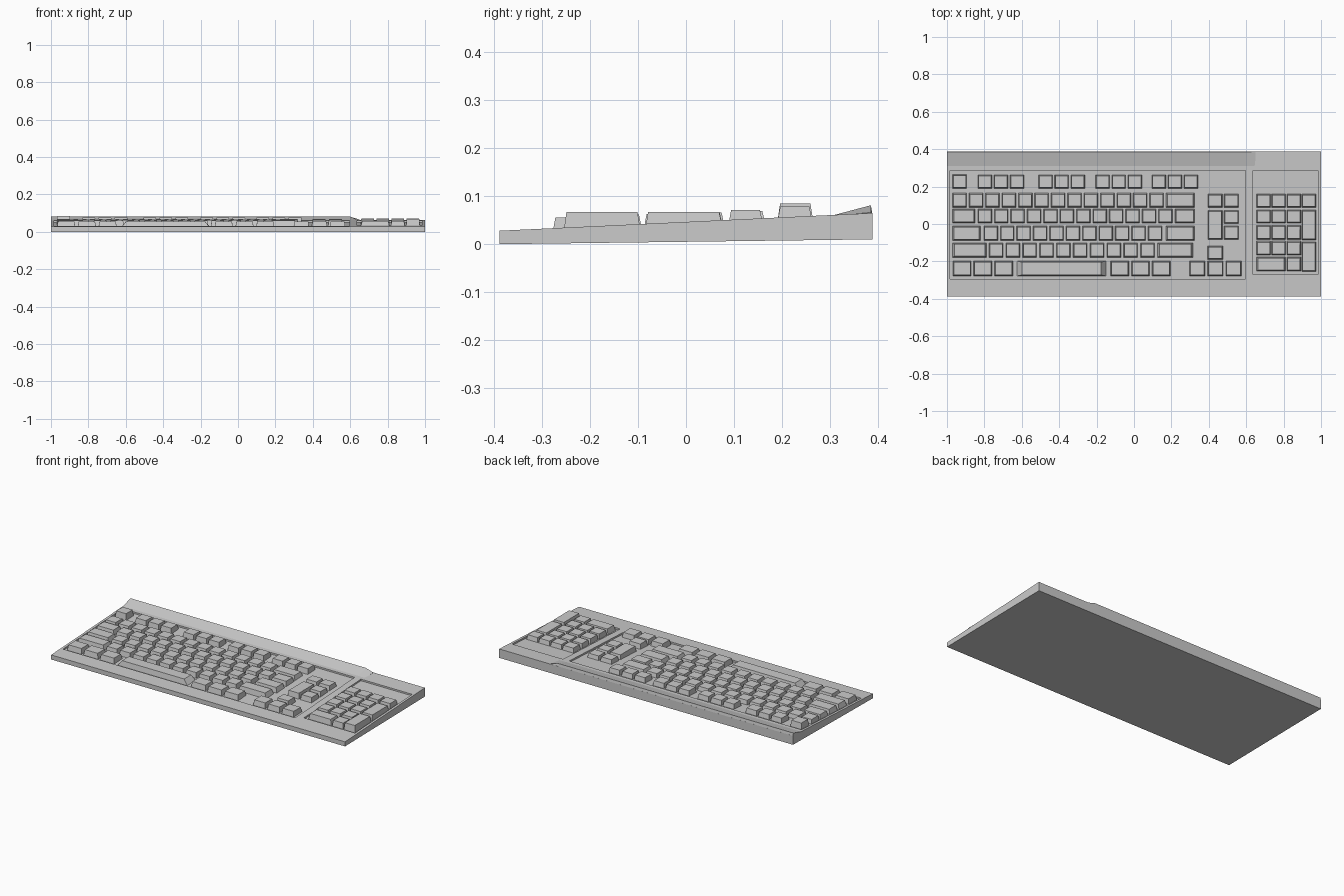
import bpy, bmesh

if "Cube" in bpy.data.objects:
    bpy.data.objects.remove(bpy.data.objects["Cube"])

Y = 0.388          # half depth
DEPTH = 0.01       # depth of the key wells


def surf(y):
    """Height of the sloping deck at y."""
    return 0.028 + (y + Y) * 0.0473


def new_object(name, bm):
    bmesh.ops.recalc_face_normals(bm, faces=bm.faces[:])
    me = bpy.data.meshes.new(name)
    bm.to_mesh(me)
    bm.free()
    ob = bpy.data.objects.new(name, me)
    bpy.context.collection.objects.link(ob)
    return ob


def loft(bm, sections):
    """Skin between (x, y, z) sections with equal point counts, capped."""
    rings = [[bm.verts.new(p) for p in s] for s in sections]
    n = len(rings[0])
    for a, b in zip(rings, rings[1:]):
        for i in range(n):
            j = (i + 1) % n
            bm.faces.new((a[i], a[j], b[j], b[i]))
    bm.faces.new(rings[0][::-1])
    bm.faces.new(rings[-1])


def prism(name, profile, x0, x1):
    bm = bmesh.new()
    loft(bm, [[(x, y, z) for y, z in profile] for x in (x0, x1)])
    return new_object(name, bm)


# wedge-shaped case
case = prism("case", [(-Y, 0), (Y, 0.01), (Y, surf(Y)), (-Y, surf(-Y))], -1, 1)

# shallow wells for the main keys and the number pad
for label, x0, x1, y0, y1 in (("main", -0.985, 0.595, -0.295, 0.285),
                              ("number_pad", 0.637, 0.985, -0.27, 0.285)):
    cutter = prism(label + "_well_cutter",
                   [(y0, surf(y0) - DEPTH), (y1, surf(y1) - DEPTH),
                    (y1, 0.2), (y0, 0.2)], x0, x1)
    cutter.hide_render = True
    cutter.hide_set(True)
    cutter.display_type = 'WIRE'
    mod = case.modifiers.new(label + "_well", 'BOOLEAN')
    mod.operation = 'DIFFERENCE'
    mod.solver = 'EXACT'
    mod.object = cutter

# raised rear ridge that drops away before the number pad
bm = bmesh.new()
low = [(0.30, surf(0.30) - 0.002), (Y, surf(Y) - 0.002)]
loft(bm, [[(x, *low[0]), (x, *low[1]), (x, Y - 0.003, top)]
          for x, top in ((-1, 0.081), (0.6, 0.081), (0.65, 0.066))])
new_object("rear_ridge", bm)


def keys(name, spans, y0, y1, top):
    """One row of tapered keycaps; spans are (x start, width)."""
    bm = bmesh.new()
    for x, w in spans:
        add_key(bm, x, w, y0, y1, top)
    new_object(name, bm)


def add_key(bm, x, w, y0, y1, top):
    ix, iy = 0.055 * w, 0.006
    b0, b1 = surf(y0) - DEPTH - 0.001, surf(y1) - DEPTH - 0.001
    loft(bm, [
        [(x, y0, b0), (x + w, y0, b0), (x + w, y1, b1), (x, y1, b1)],
        [(x + ix, y0 + iy, top), (x + w - ix, y0 + iy, top),
         (x + w - ix, y1 - iy, top), (x + ix, y1 - iy, top)]])


def run(x, n, step=0.0878, w=0.075):
    return [(x + i * step, w) for i in range(n)]


# vertical extents and top heights of the rows
ROWS = {"number": (0.089, 0.165, 0.069), "upper": (0.005, 0.08, 0.066),
        "home": (-0.088, -0.011, 0.063), "lower": (-0.178, -0.102, 0.060),
        "bottom": (-0.278, -0.198, 0.056)}

# main block
keys("escape_key", [(-0.97, 0.075)], 0.19, 0.265, 0.085)
keys("function_keys",
     [k for x in (-0.835, -0.51, -0.205, 0.095) for k in run(x, 3, 0.086)],
     0.19, 0.263, 0.078)
keys("number_row", run(-0.97, 13) + [(0.17, 0.155)], *ROWS["number"])
keys("upper_row", [(-0.97, 0.12)] + run(-0.835, 12) + [(0.22, 0.105)],
     *ROWS["upper"])
keys("home_row", [(-0.97, 0.15)] + run(-0.803, 11) + [(0.17, 0.155)],
     *ROWS["home"])
keys("lower_row", [(-0.97, 0.183)] + run(-0.775, 10, 0.09) + [(0.125, 0.19)],
     *ROWS["lower"])
keys("bottom_row", run(-0.968, 3, 0.111, 0.098) + run(-0.125, 3, 0.111, 0.098),
     *ROWS["bottom"])
keys("space_bar", [(-0.625, 0.475)], *ROWS["bottom"])

# arrow and navigation keys
keys("side_arrows", run(0.297, 3, 0.097, 0.083), *ROWS["bottom"])
keys("up_arrow", [(0.393, 0.082)], -0.19, -0.118, 0.060)
keys("navigation_top", run(0.395, 2, 0.087, 0.077), 0.089, 0.16, 0.069)
keys("navigation_tall", [(0.395, 0.077)], -0.083, 0.073, 0.066)
keys("navigation_upper", [(0.482, 0.077)], 0.002, 0.073, 0.066)
keys("navigation_lower", [(0.482, 0.077)], -0.083, -0.01, 0.063)

# number pad
keys("pad_row_1", run(0.655, 4, 0.081), 0.088, 0.16, 0.071)
keys("pad_row_2", run(0.655, 3, 0.081), 0.004, 0.076, 0.067)
keys("pad_row_3", run(0.655, 3, 0.081), -0.083, -0.007, 0.065)
keys("pad_row_4", run(0.655, 3, 0.081), -0.167, -0.092, 0.062)
keys("pad_row_5", [(0.655, 0.156), (0.817, 0.075)], -0.252, -0.177, 0.059)
keys("pad_tall_upper", [(0.898, 0.075)], -0.085, 0.075, 0.067)
keys("pad_tall_lower", [(0.898, 0.075)], -0.255, -0.095, 0.067)
